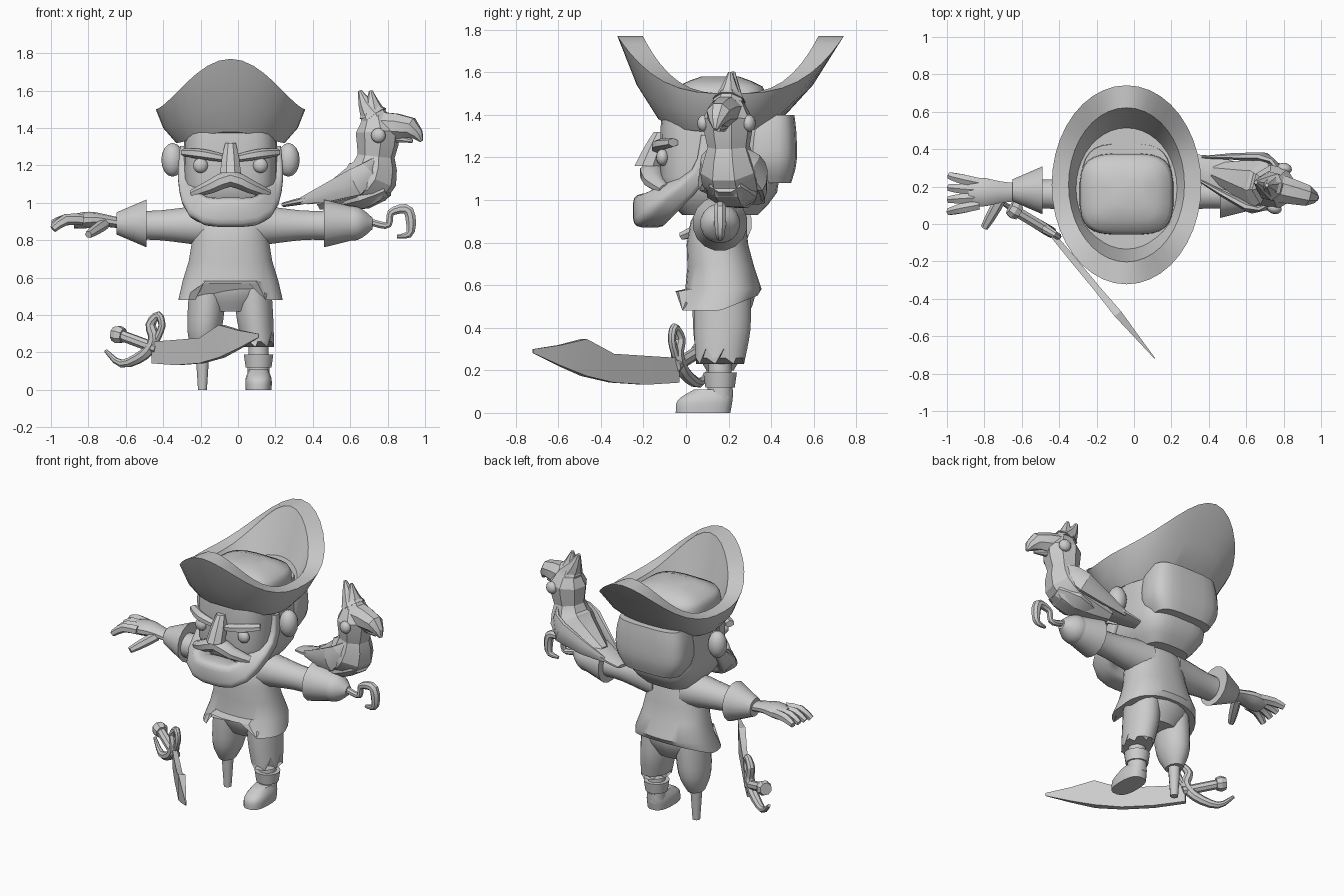
import bpy
import bmesh
import math
from mathutils import Vector

cube = bpy.data.objects.get("Cube")
if cube:
    bpy.data.objects.remove(cube)

clay = bpy.data.materials.new("light grey clay")
clay.use_nodes = True
clay.diffuse_color = (.6, .6, .6, 1)
clay.node_tree.nodes["Principled BSDF"].inputs["Base Color"].default_value = clay.diffuse_color

X, Y, Z = Vector((1, 0, 0)), Vector((0, 1, 0)), Vector((0, 0, 1))
BODY = Vector((-.04, .16, 0))
PARROT = Vector((.7, .21, 1))
HILT = Vector((-.45, -.04, .2))


def finish(name, bm, origin=BODY, angle=40, turn=0):
    """Turn a bmesh into a shaded object."""
    bmesh.ops.recalc_face_normals(bm, faces=bm.faces)
    mesh = bpy.data.meshes.new(name)
    bm.to_mesh(mesh)
    bm.free()
    mesh.materials.append(clay)
    obj = bpy.data.objects.new(name, mesh)
    obj.location = origin
    obj.rotation_euler.z = turn
    bpy.context.collection.objects.link(obj)
    bpy.ops.object.select_all(action='DESELECT')
    obj.select_set(True)
    bpy.context.view_layer.objects.active = obj
    bpy.ops.object.shade_smooth_by_angle(angle=math.radians(angle))


def sample(values, t):
    """Smooth curve through evenly spaced values, for t from start to end."""
    last = len(values) - 1
    place = t * last
    i = max(min(int(place), last - 1), 0)
    u = place - i
    a, b, c, d = (values[max(min(i + k, last), 0)] for k in (-1, 0, 1, 2))
    return b + (c - a) * (u / 2) + (a * 2 - b * 5 + c * 4 - d) * (u * u / 2) \
        + (b * 3 - a - c * 3 + d) * (u ** 3 / 2)


def rounded(value, power):
    """Superellipse coordinate: power two is round, higher is boxier."""
    return math.copysign(abs(value) ** (2 / power), value)


def bridge(bm, rings):
    for low, high in zip(rings, rings[1:]):
        for i in range(len(low)):
            bm.faces.new((low[i - 1], low[i], high[i], high[i - 1]))
    bm.faces.new(rings[0])
    bm.faces.new(rings[-1])


def sweep(name, path, radii, flat=1, side=Y, axis=None, sides=12, power=2,
          steps=8, flip=False, edit=None, **options):
    """Sweep an oval along a path of (x, z) or (x, y, z) points."""
    points = [Vector((-p[0] if flip else p[0], p[1] if len(p) > 2 else 0, p[-1])) for p in path]
    centers = [sample(points, i / steps) for i in range(steps + 1)]
    bm = bmesh.new()
    rings = []
    for i, center in enumerate(centers):
        along = axis or (centers[min(i + 1, steps)] - centers[max(i - 1, 0)]).normalized()
        across = (side - along * side.dot(along)).normalized()
        normal = along.cross(across)
        radius = sample(radii, i / steps)
        ring = []
        for k in range(sides):
            angle = math.tau * (k + .5) / sides
            offset = across * rounded(math.cos(angle), power)
            offset += normal * rounded(math.sin(angle), power) * flat
            ring.append(bm.verts.new(center + offset * radius))
        rings.append(ring)
    bridge(bm, rings)
    if edit:
        edit(rings[0])
    finish(name, bm, **options)


def column(name, path, radii, flat=1, sides=20, **options):
    """Stack horizontal ovals from the bottom to the top."""
    sweep(name, path, radii, flat, side=X, axis=Z, sides=sides, **options)


def ball(name, center, size, **options):
    bm = bmesh.new()
    bmesh.ops.create_uvsphere(bm, u_segments=16, v_segments=8, radius=1)
    bmesh.ops.scale(bm, vec=size, verts=bm.verts)
    bmesh.ops.translate(bm, vec=center, verts=bm.verts)
    finish(name, bm, **options)


def symmetric(half):
    """Complete a path that ends on the centre line."""
    return half + [(-x, y, z) for x, y, z in half[-2::-1]]


# Shirt with a raised front opening and a higher back hem
def cut_hem(ring):
    for vert in ring:
        vert.co.z += max(0, vert.co.y) * .4
        if vert.co.y < -.1 and abs(vert.co.x) < .15:
            vert.co.z += .09


column("shirt", [(0, -.02, .48), (0, .02, .61), (0, -.01, .74), (0, -.01, .87), (0, 0, 1)],
       [.28, .25, .21, .2, .12], .7, 32, power=2.3, steps=5, edit=cut_hem)

# Sleeves, cuffs, hook and hand
for label, flip in (("right", False), ("left", True)):
    sweep(label + "_sleeve", [(-.1, .88), (-.52, .88)], [.12, .1, .08, .08], flip=flip, sides=16)
sweep("right_cuff", [(-.45, .02, .89), (-.61, .02, .89)], [.13, .06], sides=16, steps=2)
sweep("left_cuff", [(.5, .89), (.66, .89)], [.13, .09], sides=16, steps=2)
sweep("stump", [(.6, .89), (.76, .89)], [.09, .09, .03], sides=16)
sweep("hook", [(.74, .9), (.84, .88), (.86, .95), (.95, .96), (.96, .84), (.89, .82)],
      [.02, .02, .03, .01], sides=8, steps=18)
sweep("palm", [(-.58, .01, .89), (-.72, .01, .91), (-.84, .01, .9)], [.05, .06, .08, .07], .55, sides=10)
for finger in range(4):
    spread = 1 - finger * .65
    sweep(f"finger_{finger}", [(-.79, spread * .06, .91), (-.88, spread * .08, .91), (-.95, spread * .1, .89 - finger * .01)],
          [.03, .03, .02], sides=6, steps=4)
sweep("thumb", [(-.67, -.02, .89), (-.76, -.18, .83)], [.03, .03, .02], sides=6, steps=3)


# Trousers, one torn leg, wooden peg and boot
def tear(ring):
    for vert in ring[::2]:
        vert.co.z += .08


column("hips", [(0, .01, .42), (0, .01, .66)], [.14, .22, .2], .7)
column("torn_leg", [(.15, 0, .23), (.13, .01, .39), (.12, .01, .55)], [.085, .1, .1], 1.35, 16, edit=tear)
column("peg_trouser", [(-.15, .2), (-.12, .55)], [.05, .09, .1, .1], 1.3)
column("wooden_peg", [(-.15, 0), (-.15, .22)], [.025, .04], sides=10, steps=1)
column("ankle", [(.15, .05), (.15, .34)], [.06, .05])
column("boot_foot", [(.15, -.08, 0), (.15, -.07, .06), (.15, -.03, .11)], [.07, .07, .05], 1.85, power=2.6)
column("boot_shaft", [(.15, .05), (.15, .15)], [.06])
column("boot_cuff", [(.15, .12), (.15, .19)], [.07, .08], steps=2)

# Head, hair and beard
column("head", [(0, .93), (0, 1.45)], [.16, .24, .25, .25, .24], 1.12, 28, power=3.5)
column("back_hair", [(0, .23, 1.08), (0, .23, 1.4)], [.2, .25, .25, .23], .52, power=3.5)
sweep("beard", symmetric([(-.24, -.06, 1.3), (-.24, -.1, 1.12), (-.16, -.29, .97), (0, -.33, .95)]),
      [.03, .04, .07, .08, .07, .04, .03], sides=16, power=4, steps=18)
sweep("moustache", symmetric([(-.2, -.26, 1.05), (-.1, -.31, 1.09), (0, -.32, 1.13)]),
      [.03, .05, .06, .05, .03], .8, sides=8)

# Face
column("nose", [(0, -.28, 1.32), (0, -.34, 1.16)], [.03, .05, .06], 1.1, 8, steps=4)
for label, flip in (("right", False), ("left", True)):
    sign = 1 if flip else -1
    sweep(label + "_brow", [(-.25, -.22, 1.27), (-.15, -.28, 1.26), (-.04, -.29, 1.24)], [.03, .04, .03], .7,
          flip=flip, sides=6)
    ball(label + "_eye", (.16 * sign, -.27, 1.2), (.04, .03, .04))
    ball(label + "_ear", (.31 * sign, 0, 1.23), (.06, .06, .09))

# Hat: crown and a folded brim that rises at the front and the back
column("hat_crown", [(0, 1.35), (0, 1.58)], [.25, .25, .25, .23, .1], .87, 28, power=3.5)
brim = bmesh.new()
brim_rings = []
for width, stretch, height, rise in ((.24, 1, 1.36, 0), (.29, 1, 1.32, .06), (.36, 1.15, 1.4, .14),
                                     (.4, 1.33, 1.5, .27), (.31, 1.33, 1.5, .27), (.27, 1.2, 1.42, .05)):
    ring = []
    for k in range(40):
        across, along = math.cos(math.tau * k / 40), math.sin(math.tau * k / 40)
        ring.append(brim.verts.new((width * across, (stretch - 1) * .15 + width * stretch * along,
                                    height + rise * abs(along) ** 3)))
    brim_rings.append(ring)
bridge(brim, brim_rings)
finish("hat_brim", brim, angle=35)

# Parrot on the left arm, turned a little toward the front
perched = dict(origin=PARROT, turn=-.25)
faceted = dict(perched, angle=25, sides=8, steps=4)
sweep("parrot_body", [(-.28, .01), (-.06, .08), (.02, .15), (.04, .25), (.05, .38), (.03, .5)],
      [.05, .13, .14, .1, .12, .04], **dict(faceted, steps=10))
sweep("parrot_belly", [(-.16, 0), (.1, .08)], [.06, .13, .08], .6, **faceted)
sweep("parrot_tail", [(-.47, -.01), (-.12, .06)], [.05, .09, .08], .25, **faceted)
sweep("beak", [(.08, .41), (.23, .4), (.29, .33)], [.08, .06, .01], **faceted)
sweep("lower_beak", [(.1, .36), (.24, .33)], [.04, .01], **faceted)
for label, sign in (("left", 1), ("right", -1)):
    sweep(label + "_wing", [(-.36, .06 * sign, .01), (-.04, .14 * sign, .11), (.06, .08 * sign, .22)],
          [.02, .08, .03], .35, side=Z, **faceted)
    ball(label + "_parrot_eye", (.08, .11 * sign, .36), (.04, .03, .04), **perched)
    sweep(label + "_crest", [(.03, .46), (.02 * sign, .53), (.03 * sign - .02, .6)],
          [.08, .04, .01], **faceted)

# Curved sword: the blade runs forward, the handle bends back
sweep("sword_blade", [(0, 0), (.2, 0), (.4, .01), (.57, .06), (.72, .07), (.88, .09)],
      [.06, .07, .07, .09, .05, .01], .25, side=Z, axis=X, sides=4, power=20, steps=5,
      origin=HILT, turn=-.88, angle=25)
gripped = dict(origin=HILT, turn=-.54, angle=25, sides=8)
sweep("sword_handle", [(.02, .02), (-.2, .09)], [.03], steps=1, **gripped)
sweep("pommel", [(-.19, .09), (-.25, .1)], [.04, .05, .04], steps=2, **gripped)
sweep("hand_guard", [(-.3, .01), (-.2, -.06), (-.06, -.01), (0, .07), (-.02, .15), (.03, .2), (.05, .14), (.01, .06)],
      [.01, .03, .03, .02, .02], steps=21, **gripped)
